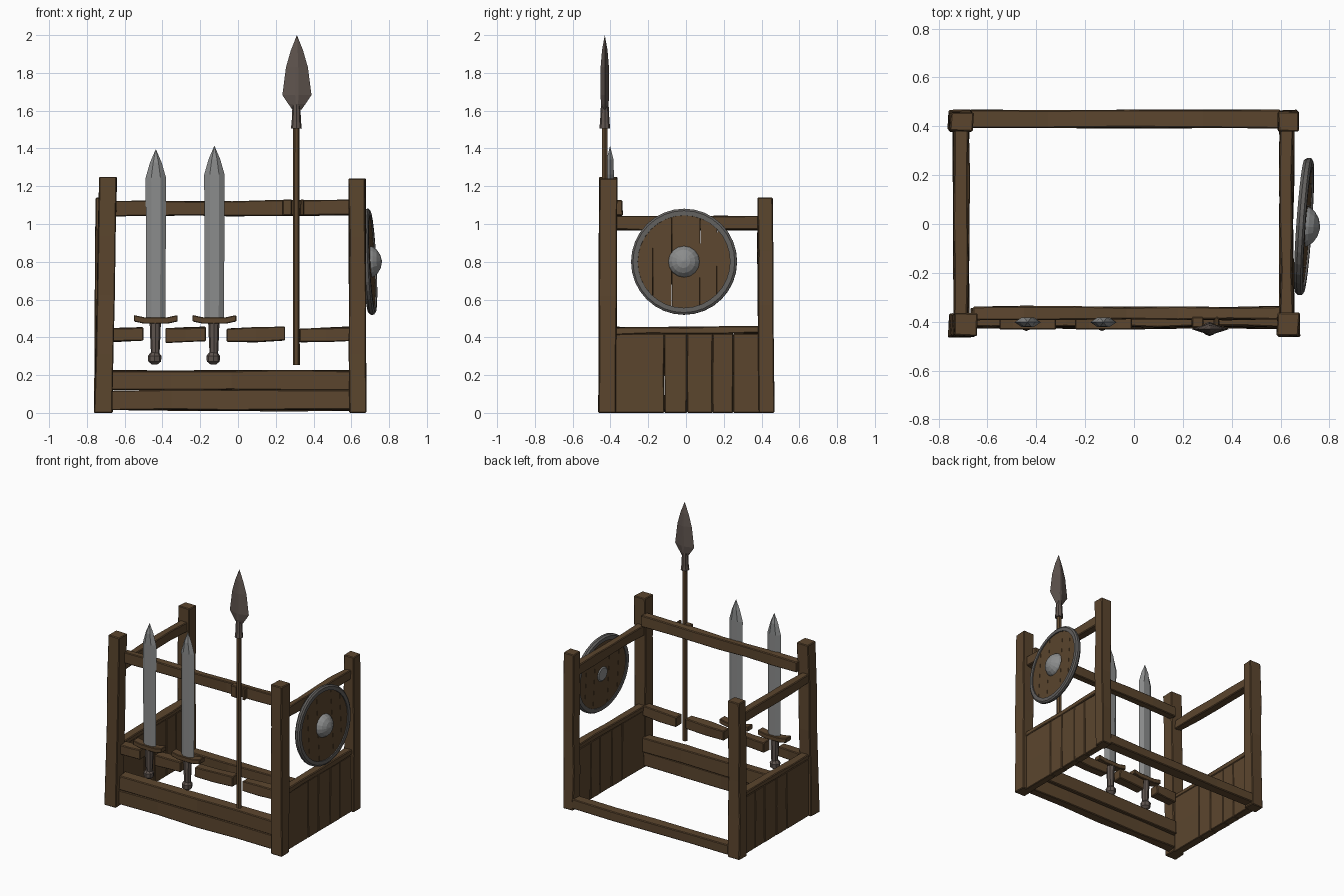
import bpy, bmesh, math, random
from mathutils import Vector, Matrix

random.seed(4)
if "Cube" in bpy.data.objects:
    bpy.data.objects.remove(bpy.data.objects["Cube"], do_unlink=True)


def material(name, rgb):
    m = bpy.data.materials.new(name)
    m.use_nodes = True
    m.diffuse_color = (*rgb, 1)
    bsdf = m.node_tree.nodes["Principled BSDF"]
    bsdf.inputs["Base Color"].default_value = (*rgb, 1)
    bsdf.inputs["Roughness"].default_value = 0.8
    return m


WOOD = material("brown wood", (0.105, 0.06, 0.027))
STEEL = material("blade steel", (0.26, 0.265, 0.265))
IRON = material("grey iron", (0.12, 0.115, 0.11))
RUST = material("rusty iron", (0.115, 0.09, 0.078))


def finish(name, bm, mat, matrix=None, bevel=0):
    bmesh.ops.remove_doubles(bm, verts=bm.verts, dist=0.0005)
    bmesh.ops.recalc_face_normals(bm, faces=bm.faces)
    if matrix:
        bm.transform(matrix)
    mesh = bpy.data.meshes.new(name)
    bm.to_mesh(mesh)
    bm.free()
    mesh.materials.append(mat)
    ob = bpy.data.objects.new(name, mesh)
    bpy.context.collection.objects.link(ob)
    if bevel:
        mod = ob.modifiers.new("worn edges", "BEVEL")
        mod.width = bevel
        mod.segments = 1
        mod.limit_method = "ANGLE"
    return ob


def loft(name, sections, mat, closed=False, matrix=None, bevel=0):
    """Skin a row of equal-sized point rings."""
    bm = bmesh.new()
    rings = [[bm.verts.new(p) for p in s] for s in sections]
    n = len(rings[0])
    pairs = list(zip(rings, rings[1:]))
    if closed:
        pairs.append((rings[-1], rings[0]))
    else:
        bm.faces.new(rings[0])
        bm.faces.new(rings[-1])
    for a, b in pairs:
        for i in range(n):
            j = (i + 1) % n
            bm.faces.new((a[i], a[j], b[j], b[i]))
    return finish(name, bm, mat, matrix, bevel)


def beam(name, lo, hi, axis, shift=(0, 0, 0), wobble=0.004, cuts=4, bevel=0.005):
    """Hand-hewn timber filling a box; shift slides its far end."""
    u, v = [i for i in range(3) if i != axis]
    sections = []
    for k in range(cuts + 1):
        t = k / cuts
        ring = []
        for su, sv in ((0, 0), (1, 0), (1, 1), (0, 1)):
            p = Vector((0, 0, 0))
            p[axis] = lo[axis] + t * (hi[axis] - lo[axis])
            p[u] = (hi if su else lo)[u] + random.uniform(-wobble, wobble)
            p[v] = (hi if sv else lo)[v] + random.uniform(-wobble, wobble)
            p += Vector(shift) * t
            p.z = max(p.z, 0)
            ring.append(p)
        sections.append(ring)
    return loft(name, sections, WOOD, bevel=bevel)


def column(name, x, y, levels, mat, sides=8):
    """Round upright part from (height, radius) levels."""
    angles = [2 * math.pi * i / sides for i in range(sides)]
    return loft(name, [[(x + r * math.cos(a), y + r * math.sin(a), z) for a in angles]
                       for z, r in levels], mat)


def blade(name, x, y, levels, thick, ridge, mat):
    """Blade from (height, half width) levels; ridge is the flat's share of the width."""
    widest = max(w for z, w in levels)
    sections = []
    for z, w in levels:
        t = thick * min(1, 1.6 * w / widest)
        outline = ((-w, 0), (-w * ridge, -t), (w * ridge, -t),
                   (w, 0), (w * ridge, t), (-w * ridge, t))
        sections.append([(x + dx, y + dy, z) for dx, dy in outline])
    return loft(name, sections, mat)


# Corner posts
beam("front_right_post", (-0.76, -0.462, 0), (-0.665, -0.37, 1.25), 2, (0.022, 0.004, 0))
beam("front_left_post", (0.59, -0.462, 0), (0.68, -0.37, 1.24), 2, (-0.004, 0.004, 0))
beam("back_right_post", (-0.76, 0.386, 0), (-0.665, 0.465, 1.14), 2, (0.008, -0.008, 0))
beam("back_left_post", (0.59, 0.386, 0), (0.672, 0.465, 1.14), 2, (0, -0.008, 0))

# Front planks, rails and back sill
beam("front_lower_plank", (-0.67, -0.43, 0.017), (0.6, -0.36, 0.12), 0)
beam("front_upper_plank", (-0.67, -0.425, 0.122), (0.6, -0.345, 0.225), 0)
beam("front_top_rail", (-0.66, -0.392, 1.04), (0.6, -0.338, 1.12), 0, (0, 0, 0.006), cuts=6)
for i, (x0, x1) in enumerate(((-0.67, -0.5), (-0.385, -0.17), (-0.06, 0.25), (0.325, 0.6))):
    beam(f"front_middle_rail_{i + 1}", (x0, -0.42, 0.373), (x1, -0.35, 0.447), 0,
         (0, 0, 0.008), cuts=2)
for x0, x1 in ((0.235, 0.285), (0.33, 0.348)):
    beam("spear_cleat", (x0, -0.425, 1.045), (x1, -0.38, 1.13), 2, wobble=0.002, cuts=1)
beam("back_sill", (-0.67, 0.392, 0.012), (0.6, 0.466, 0.085), 0)

# Side rails and boarded side panels
seams = (-0.385, -0.115, 0.005, 0.14, 0.25, 0.395)
for side, x0, x1 in (("left", 0.598, 0.65), ("right", -0.737, -0.678)):
    beam(f"{side}_side_rail", (x0, -0.38, 0.968), (x1, 0.39, 1.04), 1, wobble=0.005)
    beam(f"{side}_panel_cap", (x0 - 0.002, -0.38, 0.415), (x1 + 0.004, 0.39, 0.45), 1, (0, 0, 0.008))
    for i, (y0, y1) in enumerate(zip(seams, seams[1:])):
        beam(f"{side}_panel_board_{i + 1}", (x0, y0 + 0.001, 0), (x1, y1 - 0.001, 0.42), 2,
             wobble=0.002, cuts=2, bevel=0.004)

# Swords
for i, (x, tip) in enumerate(((-0.435, 1.395), (-0.125, 1.412))):
    y = -0.402
    blade(f"sword_blade_{i + 1}", x, y, ((0.49, 0.051), (tip - 0.15, 0.054), (tip - 0.07, 0.031),
                                         (tip, 0.001)), 0.02, 0.45, STEEL)
    arc = ((-0.116, 0.012), (-0.06, 0), (0.06, 0), (0.116, 0.012))
    loft(f"sword_guard_{i + 1}",
         [[(x + dx, y + dy, 0.472 + dz + h) for dy, h in
           ((-0.03, 0), (0.03, 0), (0.03, 0.034), (-0.03, 0.034))] for dx, dz in arc],
         WOOD, bevel=0.004)
    column(f"sword_grip_{i + 1}", x - 0.003, y, ((0.3, 0.022), (0.38, 0.026), (0.48, 0.03)), RUST)
    column(f"sword_pommel_{i + 1}", x - 0.006, y,
           ((0.256, 0.014), (0.272, 0.034), (0.302, 0.036), (0.322, 0.02)), RUST)

# Spear
sx, sy = 0.312, -0.43
column("spear_shaft", sx - 0.003, sy, ((0.253, 0.018), (1.53, 0.017)), WOOD, 6)
column("spear_socket", sx - 0.003, sy, ((1.505, 0.029), (1.54, 0.025), (1.64, 0.02)), RUST)
blade("spear_head", sx, sy, ((1.605, 0.024), (1.635, 0.045), (1.683, 0.077), (1.83, 0.058),
                             (1.92, 0.032), (1.998, 0.001)), 0.022, 0.12, RUST)

# Round shield hung on the left side
place = (Matrix.Translation((0.696, -0.01, 0.8)) @ Matrix.Rotation(math.radians(-4), 4, "Z")
         @ Matrix.Rotation(math.radians(-3), 4, "Y"))
R = 0.258
edges = (-R, -0.165, -0.065, 0.085, 0.175, R)
for i, (y0, y1) in enumerate(zip(edges, edges[1:])):
    ys = [y0 + 0.001 + (y1 - y0 - 0.002) * k / 5 for k in range(6)]
    rim = [(y, math.sqrt(max(R * R - y * y, 0))) for y in ys]
    outline = rim + [(y, -z) for y, z in reversed(rim)]
    loft(f"shield_board_{i + 1}", [[(x, y, z) for y, z in outline] for x in (-0.012, 0.01)],
         WOOD, matrix=place)
profile = ((0.245, -0.018), (0.272, -0.018), (0.281, -0.006), (0.281, 0.01),
           (0.27, 0.018), (0.245, 0.018))
turns = [2 * math.pi * k / 32 for k in range(32)]
loft("shield_rim", [[(x, r * math.cos(a), r * math.sin(a)) for r, x in profile] for a in turns],
     IRON, closed=True, matrix=place)

# Shield boss: domed in front, small plate behind
dome = ((-0.018, 0.045), (0.01, 0.083), (0.022, 0.078), (0.042, 0.062), (0.058, 0.036), (0.066, 0.004))
boss = loft("shield_boss", [[(x, r * math.cos(a), r * math.sin(a)) for a in turns[::2]]
                            for x, r in dome], STEEL, matrix=place)
